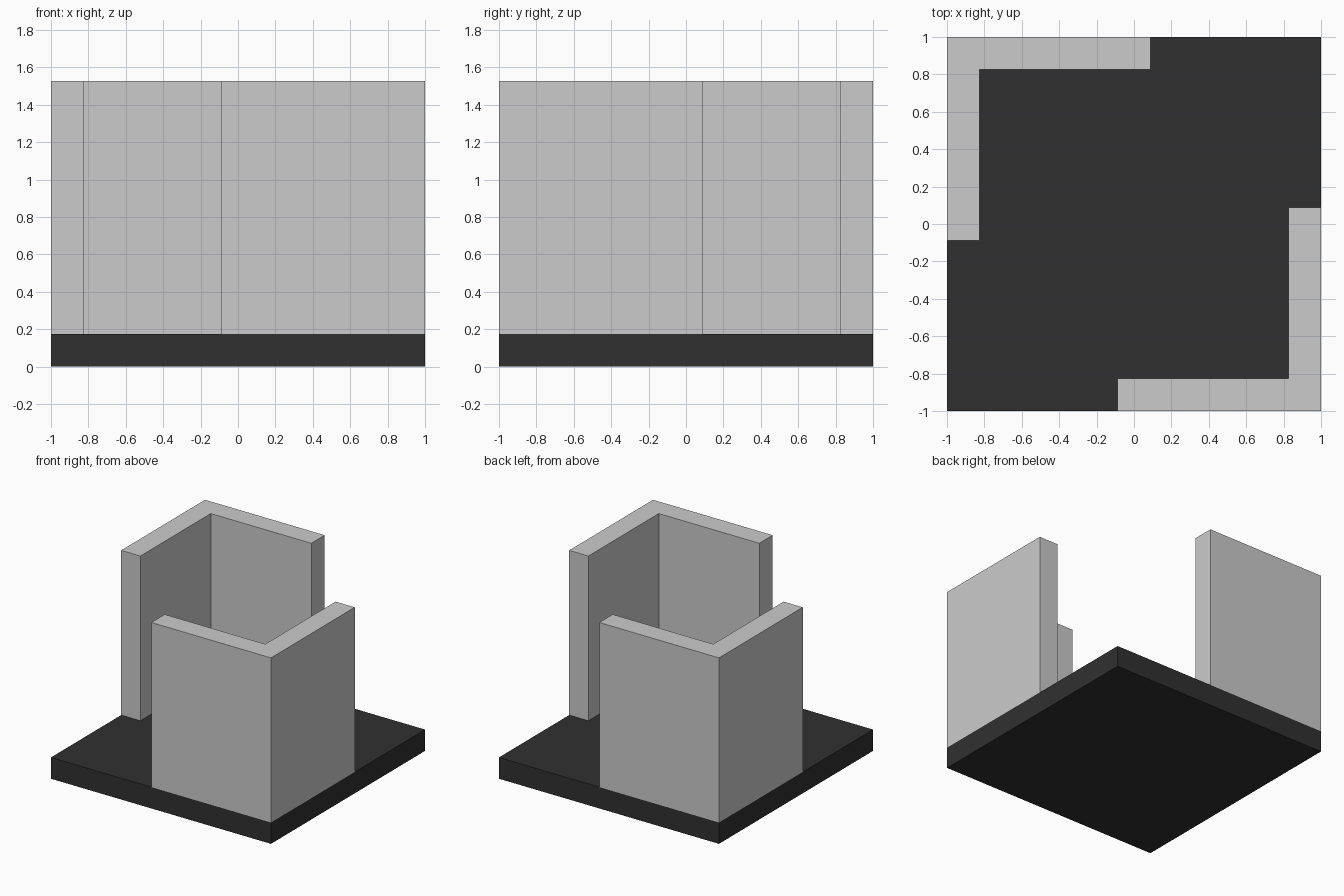
import bpy
import bmesh
from mathutils import Matrix

if "Cube" in bpy.data.objects:
    bpy.data.objects.remove(bpy.data.objects["Cube"])

T = 0.174      # wall and slab thickness
END = 0.088    # how far each wall runs past the centre line
TOP = 1.528


def prism(name, outline, z0, z1):
    """Extrude a counter-clockwise outline from z0 up to z1."""
    bm = bmesh.new()
    face = bm.faces.new([bm.verts.new((x, y, z0)) for x, y in outline])
    ext = bmesh.ops.extrude_face_region(bm, geom=[face], use_keep_orig=True)
    verts = [g for g in ext["geom"] if isinstance(g, bmesh.types.BMVert)]
    bmesh.ops.translate(bm, verts=verts, vec=(0, 0, z1 - z0))
    bmesh.ops.recalc_face_normals(bm, faces=bm.faces)
    mesh = bpy.data.meshes.new(name)
    bm.to_mesh(mesh)
    bm.free()
    obj = bpy.data.objects.new(name, mesh)
    bpy.context.collection.objects.link(obj)
    return obj


# Dark square base slab
base = prism("base_slab", [(-1, -1), (1, -1), (1, 1), (-1, 1)], 0, 0.175)
dark = bpy.data.materials.new("dark_base")
dark.diffuse_color = (0.03, 0.03, 0.03, 1)
dark.use_nodes = True
dark.node_tree.nodes["Principled BSDF"].inputs["Base Color"].default_value = dark.diffuse_color
base.data.materials.append(dark)

# L-shaped corner wall, and its half-turn copy on the opposite corner
corner = [(-END, -1), (1, -1), (1, END), (1 - T, END), (1 - T, T - 1), (-END, T - 1)]
prism("front_right_wall", corner, 0.175, TOP)
back = prism("back_left_wall", corner, 0.175, TOP)
back.data.transform(Matrix.Rotation(3.14159265, 4, 'Z'))
